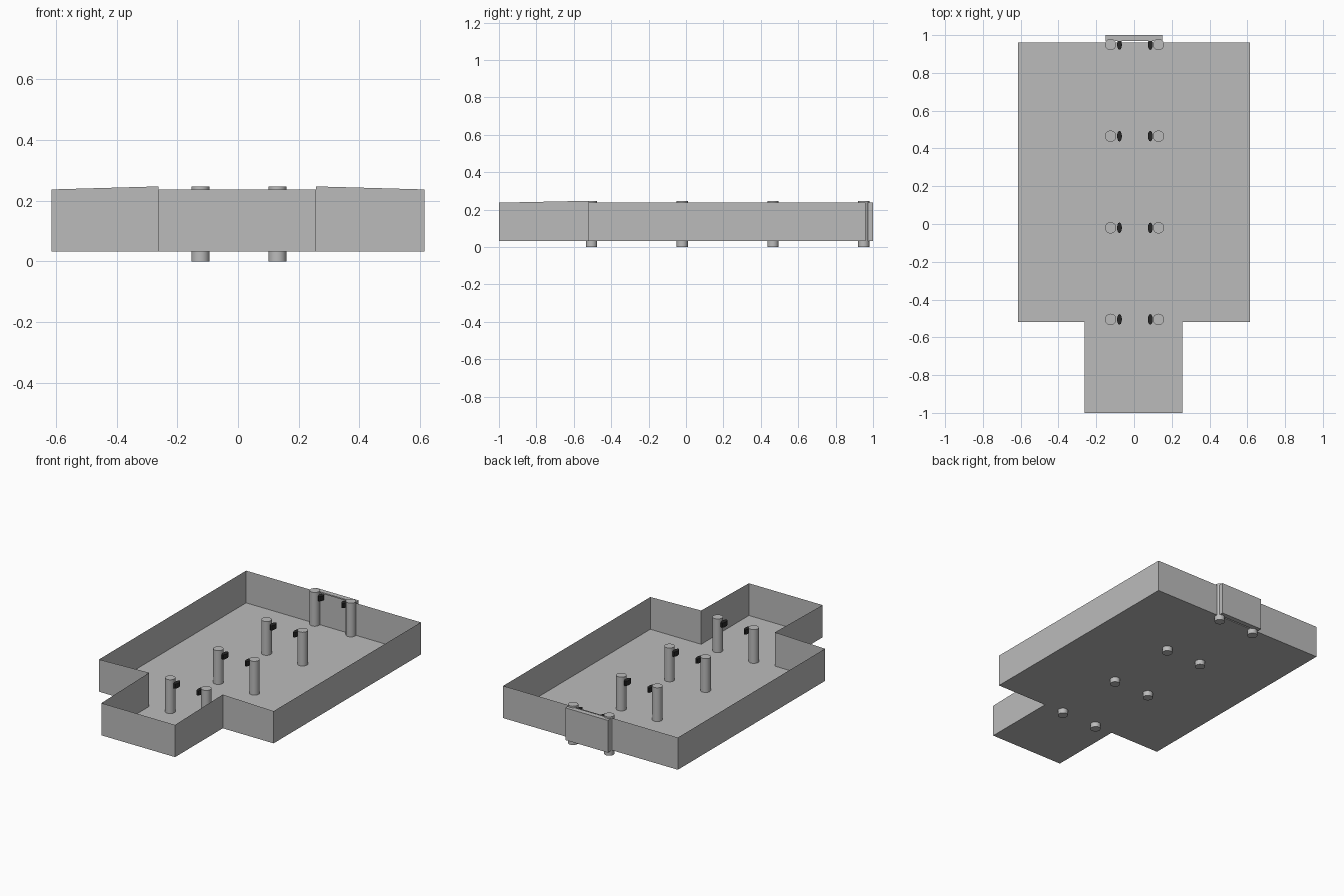
import bpy, bmesh, math

if "Cube" in bpy.data.objects:
    bpy.data.objects.remove(bpy.data.objects["Cube"], do_unlink=True)


def material(name, value):
    m = bpy.data.materials.new(name)
    m.use_nodes = True
    color = (value, value, value, 1)
    m.diffuse_color = color
    m.node_tree.nodes["Principled BSDF"].inputs["Base Color"].default_value = color
    return m


grey = material("plain grey", 0.5)
dark = material("dark fitting", 0.02)


def finish(name, bm, mat):
    mesh = bpy.data.meshes.new(name)
    bm.to_mesh(mesh)
    bm.free()
    mesh.materials.append(mat)
    obj = bpy.data.objects.new(name, mesh)
    bpy.context.collection.objects.link(obj)
    return obj


def smooth(obj):
    bpy.ops.object.select_all(action="DESELECT")
    obj.select_set(True)
    bpy.context.view_layer.objects.active = obj
    bpy.ops.object.shade_smooth_by_angle(angle=math.radians(35))


def cylinder(name, center, size, sides, mat):
    bm = bmesh.new()
    bmesh.ops.create_cone(bm, cap_ends=True, segments=sides,
                          radius1=0.5, radius2=0.5, depth=1)
    bmesh.ops.scale(bm, vec=size, verts=bm.verts)
    obj = finish(name, bm, mat)
    obj.location = center
    smooth(obj)
    return obj


# Floor plan: (x, y, wall top); the inner corners stand slightly taller
FLOOR, TOP, TALL = 0.032, 0.237, 0.247
plan = [(-0.262, -1.0, TOP), (0.257, -1.0, TOP), (0.257, -0.52, TALL),
        (0.615, -0.52, TOP), (0.615, 0.96, TOP), (-0.615, 0.96, TOP),
        (-0.615, -0.52, TOP), (-0.262, -0.52, TALL)]

# Floor sheet, facing up
bm = bmesh.new()
bm.faces.new([bm.verts.new((x, y, FLOOR)) for x, y, _ in plan])
finish("floor", bm, grey)

# Thin perimeter walls
bm = bmesh.new()
low = [bm.verts.new((x, y, FLOOR)) for x, y, _ in plan]
high = [bm.verts.new(p) for p in plan]
for i in range(len(plan)):
    j = (i + 1) % len(plan)
    bm.faces.new((low[i], low[j], high[j], high[i]))
finish("perimeter_walls", bm, grey)

# Panel standing just behind the back wall
bm = bmesh.new()
bmesh.ops.create_cube(bm, size=1)
bmesh.ops.scale(bm, vec=(0.3, 0.032, TOP - FLOOR), verts=bm.verts)
panel = finish("back_panel", bm, grey)
panel.location = (0, 0.984, (TOP + FLOOR) / 2)

# Two rows of columns, each with a dark fitting on the inner side
for side, x, fit_x in (("right", -0.124, -0.077), ("left", 0.13, 0.086)):
    for i in range(4):
        y = 0.95 - i * 0.485
        cylinder(f"{side}_column_{i + 1}", (x, y, TALL / 2),
                 (0.06, 0.06, TALL), 24, grey)
        cylinder(f"{side}_fitting_{i + 1}", (fit_x, y, 0.215),
                 (0.026, 0.056, 0.03), 12, dark)
